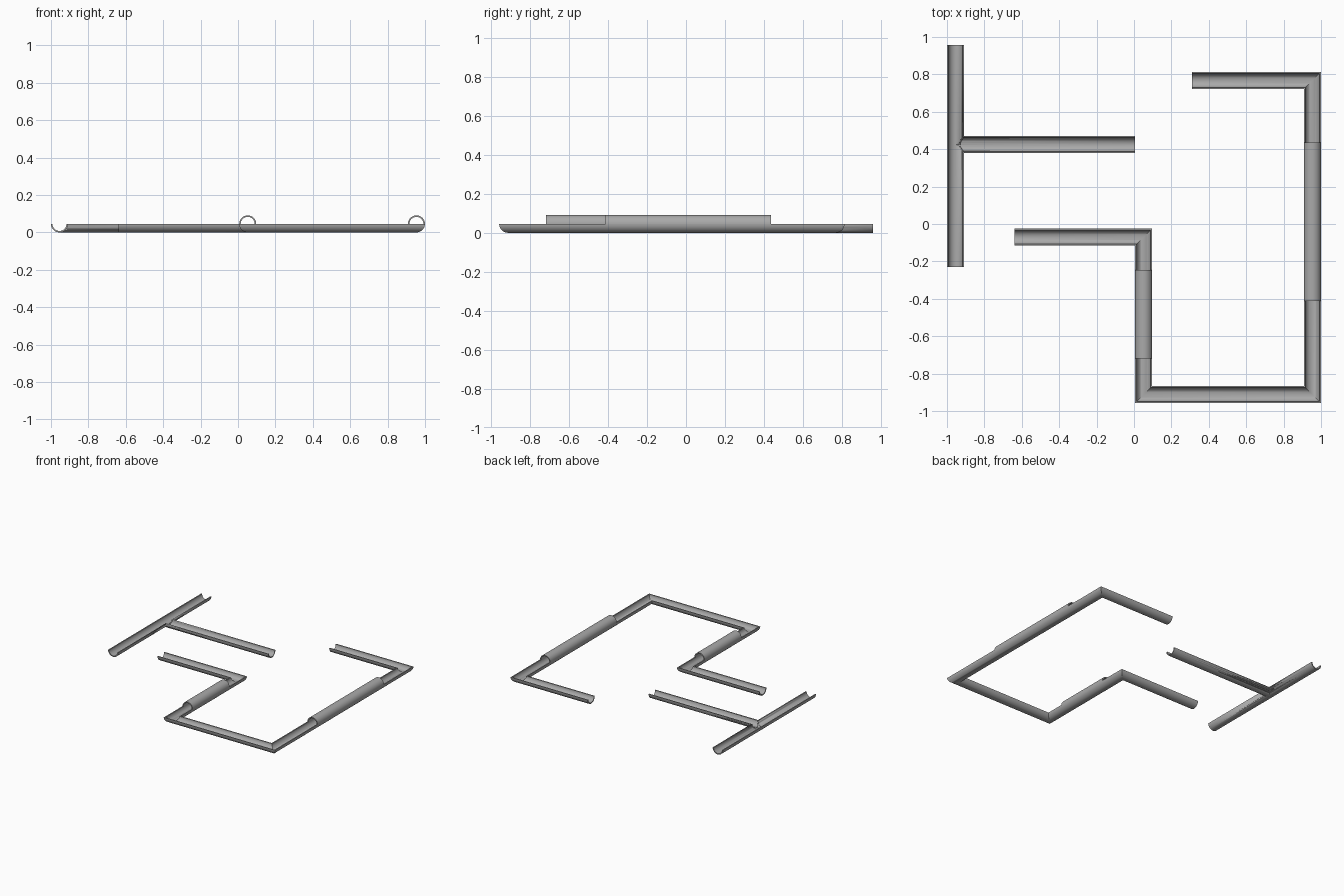
import bpy, bmesh, math
from mathutils import Vector

if "Cube" in bpy.data.objects:
    bpy.data.objects.remove(bpy.data.objects["Cube"])

R, WALL, SEG = 0.0455, 0.008, 24
Z = R                       # height of the split line between trough and cover

metal = bpy.data.materials.new("grey metal")
metal.diffuse_color = (0.40, 0.40, 0.40, 1)
metal.use_nodes = True
metal.node_tree.nodes["Principled BSDF"].inputs["Base Color"].default_value = metal.diffuse_color


def half_ring(a0):
    """Closed half-pipe section as (across, up), starting at angle a0."""
    angles = [a0 + math.pi * i / SEG for i in range(SEG + 1)]
    outer = [(R * math.cos(a), R * math.sin(a)) for a in angles]
    inner = [((R - WALL) * math.cos(a), (R - WALL) * math.sin(a)) for a in angles]
    return outer + inner[::-1]


def full_disc(r):
    return [(r * math.cos(2 * math.pi * i / (2 * SEG)),
             r * math.sin(2 * math.pi * i / (2 * SEG))) for i in range(2 * SEG)]


def sweep(name, path, section):
    """Sweep a section along a flat path with mitred corners."""
    pts = [Vector(p) for p in path]
    bm = bmesh.new()
    rings = []
    for i, p in enumerate(pts):
        dirs = []
        if i > 0:
            dirs.append((p - pts[i - 1]).normalized())
        if i < len(pts) - 1:
            dirs.append((pts[i + 1] - p).normalized())
        sides = [Vector((-d.y, d.x)) for d in dirs]
        m = sum(sides, Vector((0, 0))).normalized()
        m /= m.dot(sides[0])
        rings.append([bm.verts.new((p.x + m.x * u, p.y + m.y * u, Z + v))
                      for u, v in section])
    n = len(section)
    for a, b in zip(rings, rings[1:]):
        for k in range(n):
            bm.faces.new((a[k], a[(k + 1) % n], b[(k + 1) % n], b[k]))
    bm.faces.new(rings[0])
    bm.faces.new(rings[-1])
    bmesh.ops.recalc_face_normals(bm, faces=bm.faces)
    mesh = bpy.data.meshes.new(name)
    bm.to_mesh(mesh)
    bm.free()
    ob = bpy.data.objects.new(name, mesh)
    bpy.context.collection.objects.link(ob)
    mesh.materials.append(metal)
    bpy.ops.object.select_all(action='DESELECT')
    ob.select_set(True)
    bpy.context.view_layer.objects.active = ob
    bpy.ops.object.shade_smooth_by_angle(angle=math.radians(35))
    return ob


def cut(target, cutter):
    mod = target.modifiers.new("channel", 'BOOLEAN')
    mod.operation = 'DIFFERENCE'
    mod.solver = 'EXACT'
    mod.object = cutter
    cutter.hide_render = True
    cutter.hide_set(True)


TROUGH, COVER = half_ring(math.pi), half_ring(0)

# Long winding gutter
XR, XS, YB = 0.954, 0.052, -0.912
sweep("winding_gutter",
      [(0.31, 0.767), (XR, 0.767), (XR, YB), (XS, YB), (XS, -0.07), (-0.638, -0.07)],
      TROUGH)

# Half-round covers closing parts of the gutter
sweep("long_cover", [(XR, -0.412), (XR, 0.435)], COVER)
sweep("short_cover", [(XS, -0.718), (XS, -0.247)], COVER)

# T-shaped gutter: main run and branch, with the channels opened into each other
XL, YT = -0.9545, 0.425
main = sweep("tee_main_gutter", [(XL, -0.23), (XL, 0.958)], TROUGH)
branch = sweep("tee_branch_gutter", [(XL, YT), (0.005, YT)], TROUGH)
bore = full_disc(R - WALL)
cut(main, sweep("branch_bore_cutter", [(XL + 0.002, YT), (XL + 0.3, YT)], bore))
cut(branch, sweep("main_bore_cutter", [(XL, 0.2), (XL, 0.65)], bore))
